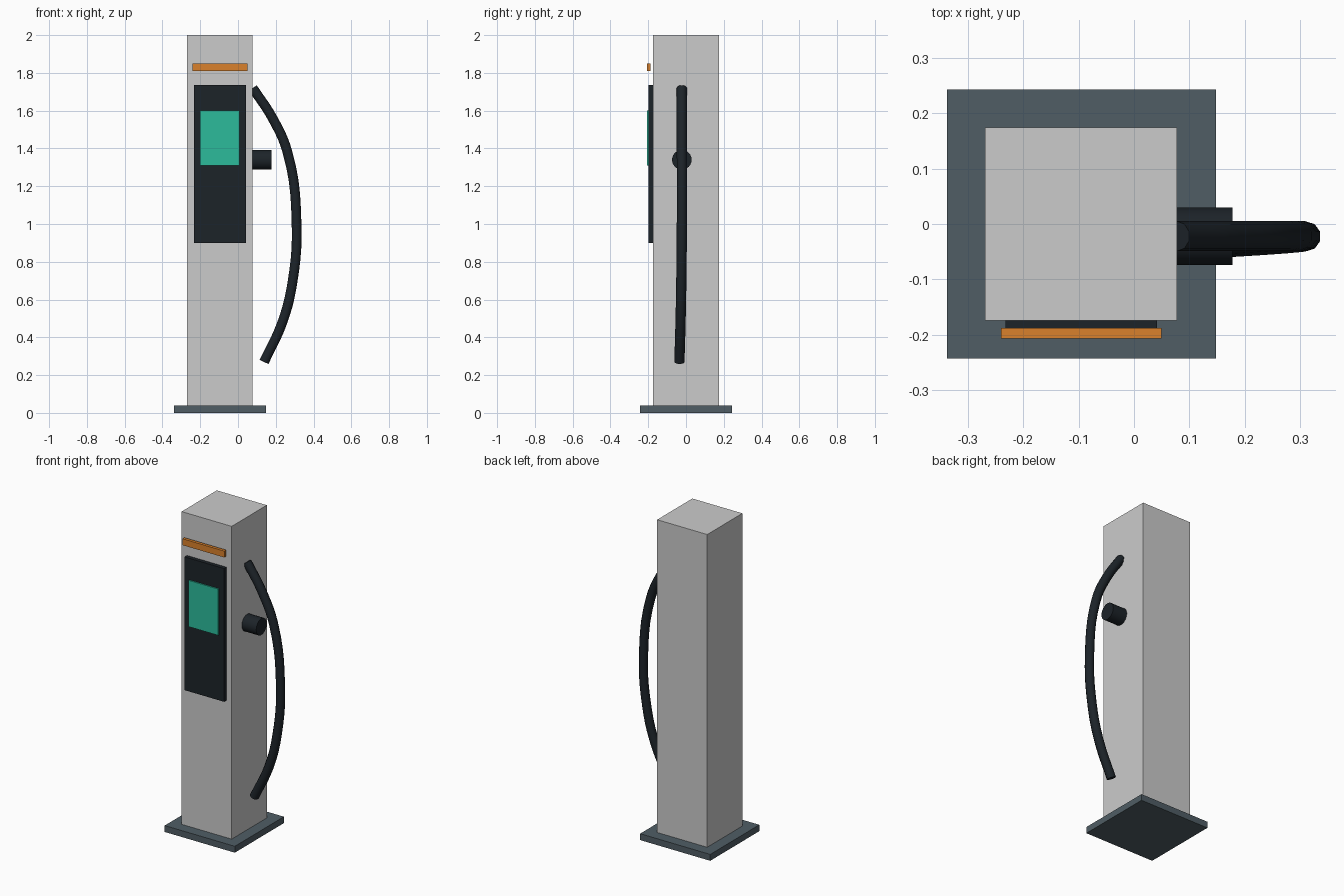
import bpy, math

if "Cube" in bpy.data.objects:
    bpy.data.objects.remove(bpy.data.objects["Cube"])


def paint(obj, rgb):
    mat = bpy.data.materials.new(obj.name + "_colour")
    mat.diffuse_color = (*rgb, 1)
    mat.use_nodes = True
    mat.node_tree.nodes["Principled BSDF"].inputs["Base Color"].default_value = mat.diffuse_color
    obj.data.materials.append(mat)


def box(name, x, y, z, rgb):
    """Box from (min, max) ranges on each axis."""
    mid = [(a + b) / 2 for a, b in (x, y, z)]
    bpy.ops.mesh.primitive_cube_add(size=1, location=mid)
    obj = bpy.context.object
    obj.name = name
    obj.scale = [b - a for a, b in (x, y, z)]
    bpy.ops.object.transform_apply(location=False, rotation=False, scale=True)
    paint(obj, rgb)
    return obj


DARK = (0.012, 0.017, 0.022)

# Base plate and column
box("base_plate", (-0.338, 0.148), (-0.243, 0.243), (0, 0.04), (0.08, 0.11, 0.13))
box("column", (-0.269, 0.078), (-0.174, 0.174), (0.04, 2.0), (0.6, 0.63, 0.61))

# Front panel, screen and light bar
box("front_panel", (-0.232, 0.042), (-0.198, -0.172), (0.9, 1.735), DARK)
box("screen", (-0.2, 0.007), (-0.206, -0.196), (1.31, 1.6), (0.025, 0.5, 0.33))
box("light_bar", (-0.24, 0.05), (-0.207, -0.188), (1.81, 1.85), (0.7, 0.22, 0.025))

# Plug holster on the right side
bpy.ops.mesh.primitive_cylinder_add(
    vertices=24, radius=0.052, depth=0.105,
    location=(0.1255, -0.022, 1.34), rotation=(0, math.pi / 2, 0))
holster = bpy.context.object
holster.name = "plug_holster"
bpy.ops.object.shade_smooth_by_angle(angle=math.radians(30))
paint(holster, DARK)

# Hanging cable
path = [(0.078, -0.022, 1.72), (0.183, -0.022, 1.56), (0.262, -0.022, 1.38),
        (0.31, -0.022, 1.0), (0.288, -0.025, 0.69), (0.235, -0.029, 0.48),
        (0.138, -0.035, 0.27)]
curve = bpy.data.curves.new("cable", 'CURVE')
curve.dimensions = '3D'
curve.bevel_depth = 0.027
curve.bevel_resolution = 3
curve.resolution_u = 5
curve.use_fill_caps = True
spline = curve.splines.new('BEZIER')
spline.bezier_points.add(len(path) - 1)
for point, co in zip(spline.bezier_points, path):
    point.co = co
    point.handle_left_type = point.handle_right_type = 'AUTO'
cable = bpy.data.objects.new("cable", curve)
bpy.context.collection.objects.link(cable)
paint(cable, DARK)
